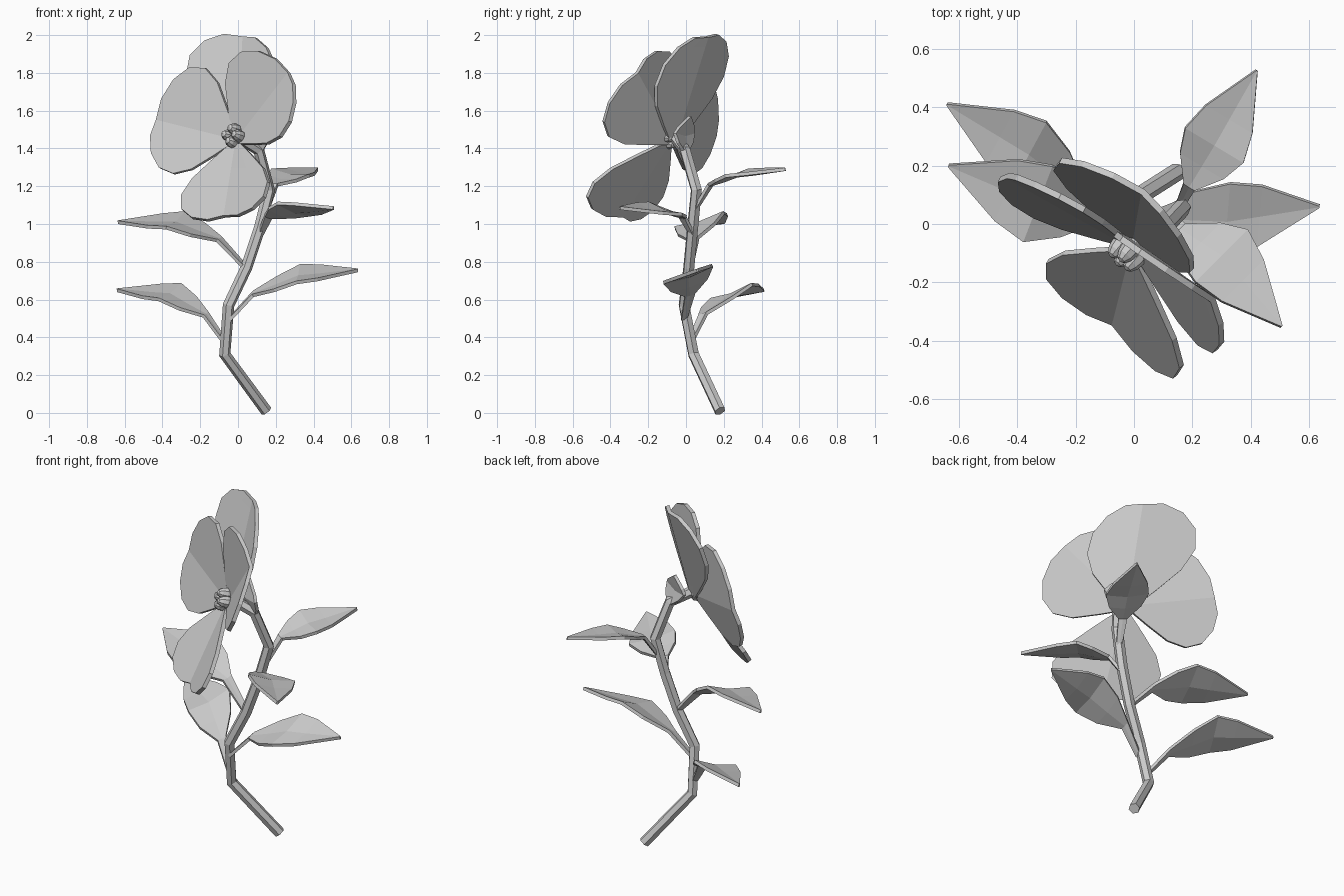
import bpy
import bmesh
from mathutils import Vector

cube = bpy.data.objects.get("Cube")
if cube:
    bpy.data.objects.remove(cube, do_unlink=True)

# One plain grey for the whole plant
grey = bpy.data.materials.new("plain_grey")
grey.use_nodes = True
tone = (0.6, 0.6, 0.6, 1)
grey.diffuse_color = tone
grey.node_tree.nodes["Principled BSDF"].inputs["Base Color"].default_value = tone


def sheet(name, rows, thickness):
    """Skin a list of point rows and thicken the result."""
    bm = bmesh.new()
    grid = [[bm.verts.new(p) for p in row] for row in rows]
    for a, b in zip(grid, grid[1:]):
        for i in range(len(a) - 1):
            bm.faces.new((a[i], a[i + 1], b[i + 1], b[i]))
    mesh = bpy.data.meshes.new(name)
    bm.to_mesh(mesh)
    bm.free()
    mesh.materials.append(grey)
    obj = bpy.data.objects.new(name, mesh)
    bpy.context.collection.objects.link(obj)
    solid = obj.modifiers.new("thickness", "SOLIDIFY")
    solid.thickness = thickness
    solid.offset = 0
    return obj


def petal(name, base, tip, left, right):
    """Rounded petal folded along its midline towards both side points."""
    base, tip, left, right = map(Vector, (base, tip, left, right))
    middle = base.lerp(tip, 0.6)
    outline = [(0, .15), (.15, .45), (.35, .82), (.55, 1), (.75, .95), (.91, .7), (1, .35)]
    rows = []
    for t, w in outline:
        c = base.lerp(tip, t)
        rows.append([c + (left - middle) * w, c + (left - middle) * w * 0.5, c,
                     c + (right - middle) * w * 0.5, c + (right - middle) * w])
    sheet(name, rows, 0.022)


def leaf(name, base, neck, middle, tip, side):
    """Narrow stalk that widens into a pointed blade with a sunken midrib."""
    base, neck, middle, tip, side = map(Vector, (base, neck, middle, tip, side))
    spine = [(base, .12), (neck, .2), (neck.lerp(middle, 0.5), .75),
             (middle, 1), (middle.lerp(tip, 0.35), .8), (tip, .03)]
    droop = Vector((0, 0, -0.015))
    rows = [[c - side * w, c + droop * w, c + side * w] for c, w in spine]
    sheet(name, rows, 0.018)


# Stem: six-sided tube along a bent path
path = [(.15, .18, .01), (-.07, .04, .31), (-.05, -.01, .57), (.045, .015, .77),
        (.115, .035, .98), (.165, .055, 1.18), (.11, -.005, 1.39), (.0, -.06, 1.46)]
curve = bpy.data.curves.new("stem", "CURVE")
curve.dimensions = "3D"
curve.bevel_depth = 0.031
curve.bevel_resolution = 1
curve.use_fill_caps = True
spline = curve.splines.new("POLY")
spline.points.add(len(path) - 1)
for point, co in zip(spline.points, path):
    point.co = (*co, 1)
curve.materials.append(grey)
stem = bpy.data.objects.new("stem", curve)
bpy.context.collection.objects.link(stem)
for s in curve.splines:
    s.use_smooth = False

# Leaves up the stem
leaf("lower_left_leaf", (-.04, -.01, .5), (.08, .02, .63), (.32, .01, .735),
     (.635, .06, .755), (.01, .13, .045))
leaf("lower_right_leaf", (-.08, .03, .39), (-.17, .09, .52), (-.36, .24, .64),
     (-.64, .41, .65), (.06, .11, .04))
leaf("middle_right_leaf", (.03, .02, .78), (-.1, .04, .92), (-.33, .07, 1.02),
     (-.635, .2, 1.01), (.05, .13, .04))
leaf("middle_left_leaf", (.12, .03, .95), (.16, -.02, 1.04), (.3, -.11, 1.08),
     (.505, -.35, 1.085), (.09, .09, -.03))
leaf("upper_back_leaf", (.15, .05, 1.08), (.19, .13, 1.21), (.275, .27, 1.27),
     (.42, .525, 1.29), (.1, -.06, -.015))

# Sepal behind the flower
leaf("sepal", (.14, .02, 1.3), (.11, .0, 1.38), (.07, -.01, 1.48),
     (.06, .02, 1.57), (.09, -.05, 0))

# Four petals
petal("back_petal", (0, -.06, 1.44), (.03, .11, 1.99), (-.27, .2, 1.81), (.2, -.15, 1.76))
petal("right_petal", (-.03, -.06, 1.45), (-.43, .165, 1.55), (-.19, .06, 1.83), (-.36, .04, 1.27))
petal("left_petal", (0, -.07, 1.45), (.27, -.26, 1.8), (-.03, -.06, 1.87), (.24, -.42, 1.48))
petal("front_petal", (-.01, -.1, 1.42), (-.07, -.34, 1.04), (-.3, -.14, 1.13), (.16, -.5, 1.2))

# Flower heart: a cluster of small buds pointing along the flower axis
axis = Vector((-.6, -.7, .25))
turn = axis.to_track_quat("Z", "Y")
for i, (x, y) in enumerate([(.035, 0), (-.035, 0), (0, .035), (0, -.035)]):
    spot = Vector((-.02, -.095, 1.465)) + turn @ Vector((x, y, 0))
    bpy.ops.mesh.primitive_uv_sphere_add(segments=8, ring_count=6, radius=1, location=spot)
    bud = bpy.context.object
    bud.name = "heart_bud_%d" % (i + 1)
    bud.rotation_euler = turn.to_euler()
    bud.scale = (.033, .033, .055)
    bud.data.materials.append(grey)
